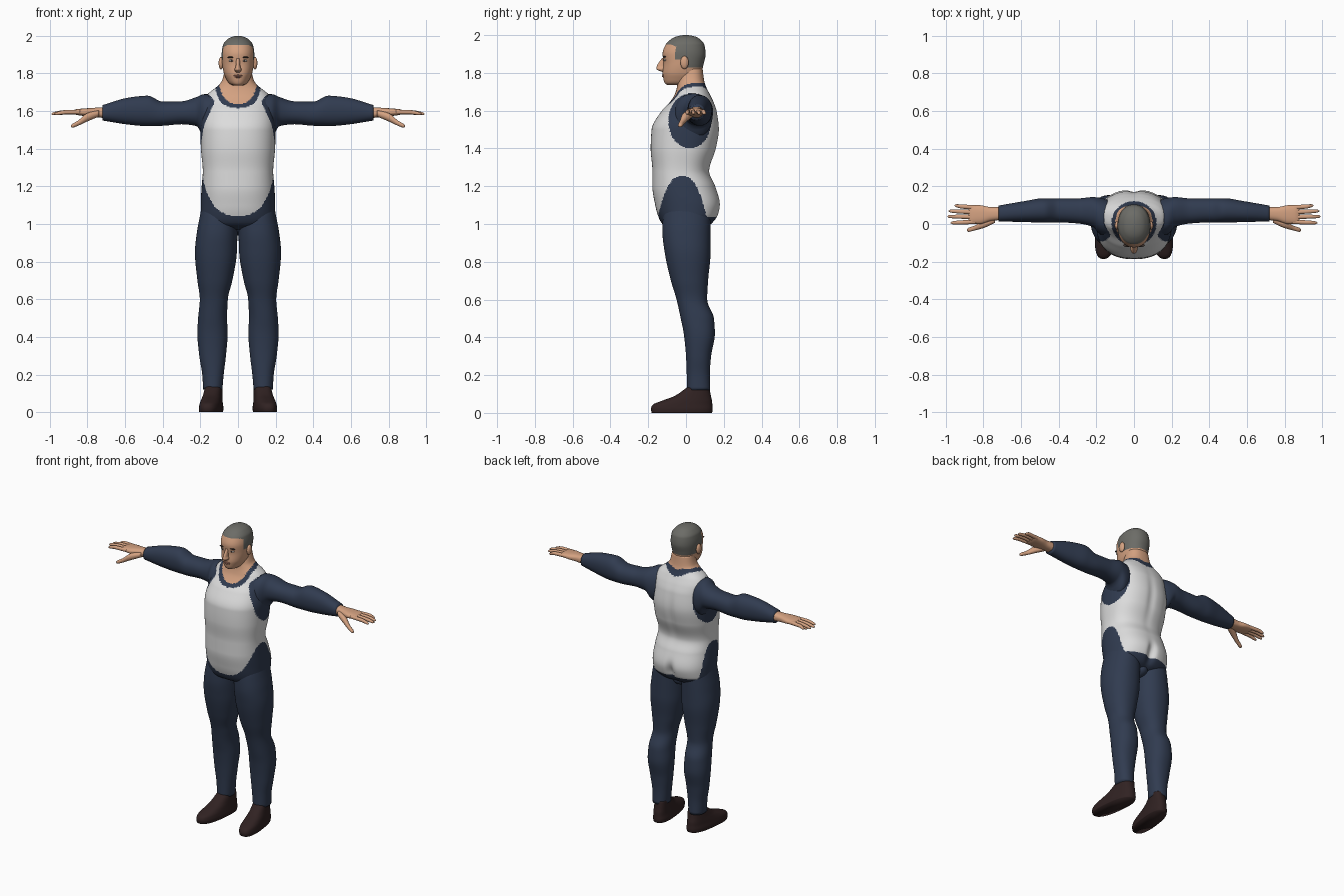
import bpy, bmesh, math

cube = bpy.data.objects.get("Cube")
if cube:
    bpy.data.objects.remove(cube, do_unlink=True)


def make_material(name, rgb):
    mat = bpy.data.materials.new(name)
    mat.use_nodes = True
    mat.diffuse_color = (*rgb, 1)
    mat.node_tree.nodes["Principled BSDF"].inputs["Base Color"].default_value = (*rgb, 1)
    return mat


navy = make_material("navy cloth", (.03, .044, .08))
white = make_material("white vest", (.72, .72, .72))
skin = make_material("skin", (.66, .36, .22))
grey = make_material("grey hair", (.15, .15, .135))
brown = make_material("dark brown shoe", (.03, .016, .016))
dark = make_material("dark brow", (.05, .035, .03))
lip = make_material("lip", (.45, .2, .14))
eye_white = make_material("eye white", (.6, .57, .53))


def sample(keys, t):
    """Smooth interpolation of key rows without overshoot."""
    i = 0
    while i < len(keys) - 2 and t > keys[i + 1][0]:
        i += 1
    h = keys[i + 1][0] - keys[i][0]
    u = (t - keys[i][0]) / h

    def secant(k, c):
        return (keys[k + 1][c] - keys[k][c]) / (keys[k + 1][0] - keys[k][0])

    def slope(k, c):
        if k == 0 or k == len(keys) - 1:
            return secant(max(k - 1, 0), c)
        a, b = secant(k - 1, c), secant(k, c)
        return 0 if a * b <= 0 else 2 * a * b / (a + b)

    row = []
    for c in range(1, len(keys[0])):
        p, q = keys[i][c], keys[i + 1][c]
        m, n = slope(i, c) * h, slope(i + 1, c) * h
        row.append(p + m * u + (3 * (q - p) - 2 * m - n) * u**2 + (2 * (p - q) + m + n) * u**3)
    return row


def finish(name, bm, mats, rule=None):
    bmesh.ops.recalc_face_normals(bm, faces=bm.faces)
    for f in bm.faces:
        f.smooth = True
        if rule:
            f.material_index = rule(f.calc_center_median())
    mesh = bpy.data.meshes.new(name)
    bm.to_mesh(mesh)
    bm.free()
    for m in mats:
        mesh.materials.append(m)
    obj = bpy.data.objects.new(name, mesh)
    bpy.context.collection.objects.link(obj)
    return obj


def loft(name, keys, mats, axis="z", rings=30, seg=32, power=2.2, side=1, rule=None, warp=None):
    """Skin rounded sections; each key is position, low/high, low/high."""
    bm = bmesh.new()
    loops = []
    for r in range(rings + 1):
        t = keys[0][0] + (keys[-1][0] - keys[0][0]) * r / rings
        a0, a1, b0, b1 = sample(keys, t)
        loop = []
        for s in range(seg):
            ang = math.tau * (s + .5) / seg
            c, d = math.cos(ang), math.sin(ang)
            a = (a0 + a1 + (a1 - a0) * math.copysign(abs(c) ** (2 / power), c)) / 2
            b = (b0 + b1 + (b1 - b0) * math.copysign(abs(d) ** (2 / power), d)) / 2
            co = (a, b, t) if axis == "z" else (t, a, b)
            x, y, z = warp(*co) if warp else co
            loop.append(bm.verts.new((side * x, y, z)))
        loops.append(loop)
    for lo, hi in zip(loops, loops[1:]):
        for s in range(seg):
            n = (s + 1) % seg
            bm.faces.new((lo[s], lo[n], hi[n], hi[s]))
    bm.faces.new(loops[0])
    bm.faces.new(loops[-1])
    return finish(name, bm, mats, rule)


def blob(name, centre, radii, mat):
    bm = bmesh.new()
    bmesh.ops.create_uvsphere(bm, u_segments=20, v_segments=12, radius=1)
    for v in bm.verts:
        v.co = [c + r * p for c, r, p in zip(centre, radii, v.co)]
    return finish(name, bm, [mat])


def inside(a, b, ra, rb):
    return (a / ra) ** 2 + (b / rb) ** 2 < 1


# Torso: navy suit, white vest and neck
def torso_colour(p):
    x, y, z = p
    if z > 1.75 or (z > 1.6 and inside(x, y - .005, .1, .098)):
        return 2
    if z > 1.6 and inside(x, y - .004, .12, .118):
        return 0
    if abs(x) > .12 and inside(y - .02, z - 1.545, .113, .145):
        return 0
    arch = 1.255 - .2 * (abs(y + .02) / .125) ** 2.5
    return 0 if z < max(arch, 1.035) else 1


def torso_warp(x, y, z):
    # Groove along the spine and between the buttocks
    if y > .05:
        depth = .03 * math.exp(-((z - 1.06) / .06) ** 2) + .008 * math.exp(-((z - 1.45) / .15) ** 2)
        y -= depth * math.exp(-(x / .025) ** 2)
    return x, y, z


torso_rows = [
    (.97, .08, -.05, .08), (1, .185, -.125, .135), (1.05, .198, -.15, .172),
    (1.1, .198, -.163, .182), (1.2, .193, -.178, .155), (1.28, .187, -.178, .124),
    (1.4, .197, -.187, .16), (1.5, .2, -.182, .176), (1.6, .187, -.128, .163),
    (1.65, .18, -.082, .145), (1.69, .16, -.058, .125), (1.73, .112, -.047, .105),
    (1.76, .086, -.044, .096), (1.82, .07, -.03, .088)]
loft("torso", [(z, -w, w, f, b) for z, w, f, b in torso_rows], [navy, white, skin],
     rings=140, seg=144, power=2.35, rule=torso_colour, warp=torso_warp)
blob("crotch", (0, .04, .985), (.05, .07, .045), navy)


# Head with cropped hair
def head_colour(p):
    x, y, z = p
    if y < -.055:
        line = 1.952 - .35 * max(abs(x) - .05, 0)
    elif y < -.022:
        line = 1.872
    else:
        line = 1.83
    return 1 if z > line else 0


head_rows = [
    (1.735, .022, -.098, .03), (1.745, .045, -.112, .05), (1.77, .062, -.12, .07),
    (1.8, .075, -.124, .082), (1.85, .084, -.12, .094), (1.9, .087, -.124, .104),
    (1.95, .08, -.108, .097), (1.98, .058, -.077, .072), (1.994, .034, -.047, .045),
    (2, .008, -.015, .012)]
loft("head", [(z, -w, w, f, b) for z, w, f, b in head_rows], [skin, grey],
     rings=70, seg=72, rule=head_colour)
loft("nose", [(1.806, -.012, .012, -.128, -.1), (1.82, -.019, .019, -.158, -.1),
              (1.835, -.013, .013, -.155, -.1), (1.88, -.009, .009, -.126, -.1)],
     [skin], rings=16, seg=20, power=2)
blob("upper_lip", (0, -.119, 1.789), (.024, .009, .005), lip)
blob("lower_lip", (0, -.118, 1.781), (.02, .009, .005), lip)

leg_rows = [
    (.12, .083, .185, .005, .128), (.2, .076, .19, .004, .126), (.3, .064, .206, 0, .133),
    (.42, .055, .216, -.012, .153), (.5, .058, .212, -.028, .148), (.6, .054, .203, -.05, .112),
    (.7, .03, .216, -.08, .117), (.85, .006, .229, -.113, .13), (.96, .003, .218, -.125, .13),
    (1.04, .004, .203, -.122, .13), (1.12, .015, .188, -.1, .11)]
foot_rows = [
    (0, .083, .198, -.182, .138), (.02, .08, .2, -.186, .142), (.042, .083, .197, -.178, .14),
    (.065, .087, .193, -.125, .138), (.09, .09, .188, -.06, .132), (.14, .093, .18, .012, .123)]
arm_rows = [
    (.12, -.07, .12, 1.45, 1.69), (.18, -.055, .14, 1.46, 1.69), (.22, -.015, .143, 1.52, 1.675),
    (.3, .003, .136, 1.53, 1.652), (.4, .008, .137, 1.522, 1.65), (.48, .008, .137, 1.52, 1.682),
    (.58, .01, .122, 1.528, 1.672), (.72, .014, .098, 1.55, 1.632)]
palm_rows = [
    (.7, .022, .09, 1.562, 1.622), (.76, .016, .09, 1.568, 1.618), (.82, 0, .1, 1.574, 1.614),
    (.86, 0, .1, 1.58, 1.61), (.88, .006, .094, 1.588, 1.602)]
thumb_rows = [
    (.74, .005, .05, 1.57, 1.605), (.8, -.022, .02, 1.545, 1.59), (.85, -.035, -.01, 1.522, 1.55),
    (.88, -.042, -.02, 1.512, 1.532), (.888, -.035, -.028, 1.516, 1.524)]
# Base y, tip y and reach of each finger
fingers = {"index": (.012, .006, .975), "middle": (.037, .04, .992),
           "ring": (.062, .069, .985), "little": (.087, .098, .955)}

# Paired parts
for label, side in (("left", 1), ("right", -1)):
    loft(label + "_leg", leg_rows, [navy], rings=60, seg=48, side=side)
    loft(label + "_foot", foot_rows, [brown], rings=24, seg=40, power=2.5, side=side,
         warp=lambda x, y, z: (x - .12 * y, y, z))
    loft(label + "_arm", arm_rows, [navy], axis="x", rings=50, seg=40, side=side)
    loft(label + "_palm", palm_rows, [skin], axis="x", rings=20, seg=28, power=2.5, side=side)
    loft(label + "_thumb", thumb_rows, [skin], axis="x", rings=20, seg=16, side=side)
    for finger, (base, tip, reach) in fingers.items():
        rows = []
        for x, r, f, z in ((.84, .012, 0, 1.595), (.92, .011, .6, 1.594),
                           (reach - .01, .008, .95, 1.586), (reach, .002, 1, 1.584)):
            y = base + (tip - base) * f
            rows.append((x, y - r, y + r, z - r, z + r))
        loft(f"{label}_{finger}_finger", rows, [skin], axis="x", rings=20, seg=14, side=side)
    blob(label + "_ear", (side * .09, -.008, 1.855), (.013, .022, .034), skin)
    blob(label + "_eye", (side * .034, -.111, 1.868), (.015, .008, .006), eye_white)
    blob(label + "_iris", (side * .034, -.116, 1.868), (.006, .004, .005), dark)
    blob(label + "_eyebrow", (side * .036, -.113, 1.886), (.022, .009, .004), dark)
